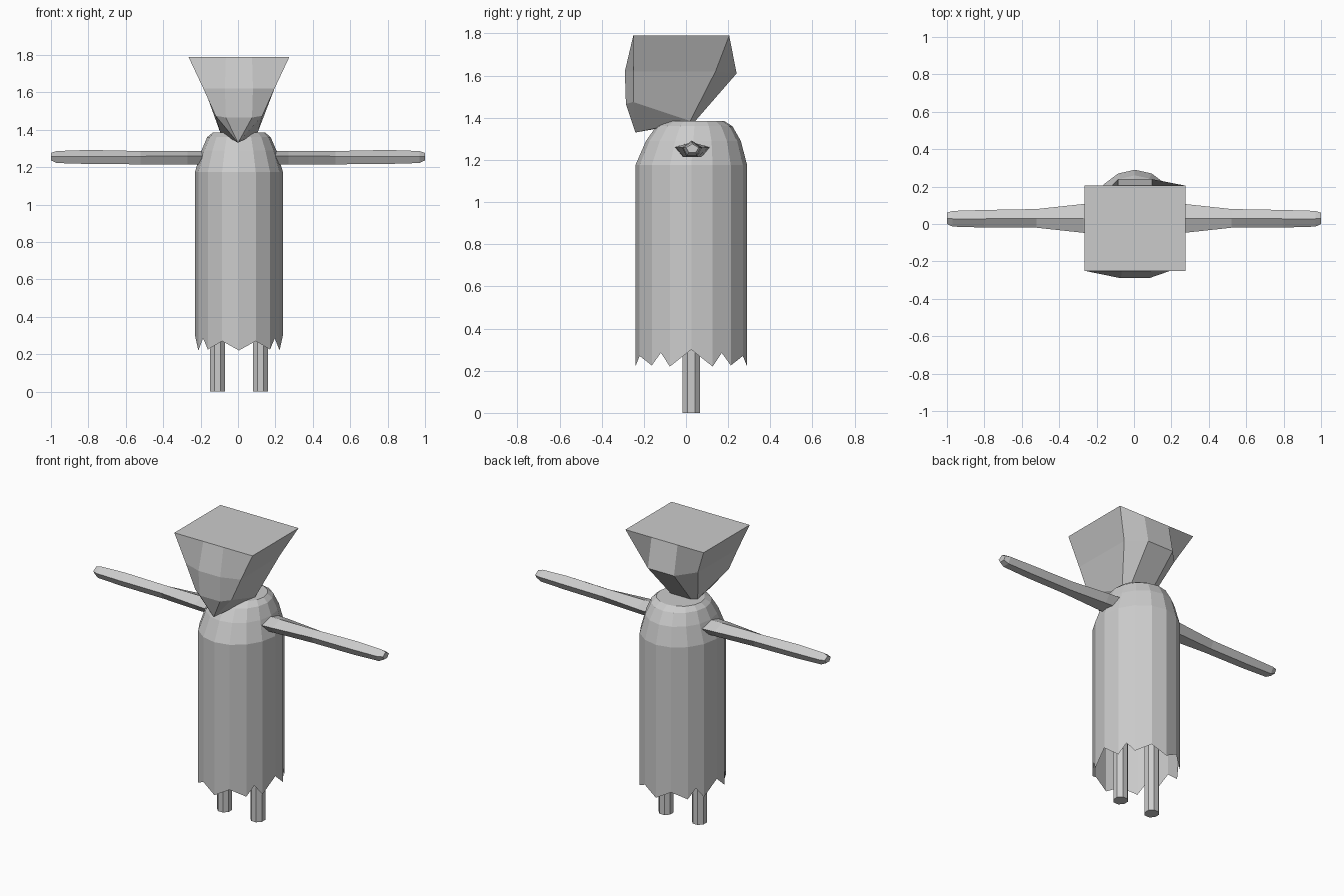
import bpy, bmesh, math

if "Cube" in bpy.data.objects:
    bpy.data.objects.remove(bpy.data.objects["Cube"])

grey = bpy.data.materials.new("plain_grey")
grey.diffuse_color = (0.6, 0.6, 0.6, 1)
grey.use_nodes = True
grey.node_tree.nodes["Principled BSDF"].inputs["Base Color"].default_value = grey.diffuse_color


def finish(name, bm):
    """Turn a bmesh into a flat-shaded grey object."""
    bmesh.ops.recalc_face_normals(bm, faces=bm.faces)
    mesh = bpy.data.meshes.new(name)
    bm.to_mesh(mesh)
    bm.free()
    mesh.materials.append(grey)
    obj = bpy.data.objects.new(name, mesh)
    bpy.context.collection.objects.link(obj)
    return obj


def loft(bm, rings, cap_start=True, cap_end=True):
    """Join equal-sized rings of points; returns the vertex rings."""
    vs = [[bm.verts.new(p) for p in ring] for ring in rings]
    n = len(vs[0])
    for a, b in zip(vs, vs[1:]):
        for i in range(n):
            j = (i + 1) % n
            bm.faces.new((a[i], a[j], b[j], b[i]))
    if cap_start:
        bm.faces.new(vs[0])
    if cap_end:
        bm.faces.new(vs[-1])
    return vs


def oval(z, rx, ry, cy, n=16, cx=0.005, turn=0.0):
    return [(cx + rx * math.sin(2 * math.pi * (i + turn) / n),
             cy - ry * math.cos(2 * math.pi * (i + turn) / n), z) for i in range(n)]


# Robe: domed shoulders over a straight tube with a ragged open hem
bm = bmesh.new()
rings = loft(bm, [oval(1.175, 0.235, 0.265, 0.025), oval(1.29, 0.20, 0.225, 0.035),
                  oval(1.36, 0.17, 0.18, 0.04), oval(1.385, 0.14, 0.135, 0.045)],
             cap_start=False)
top = rings[0]
hem_heights = [0.22, 0.27, 0.225, 0.22, 0.30]
fold = [min(i % 8, 8 - i % 8) for i in range(16)]
hem = [bm.verts.new((v.co.x, v.co.y, hem_heights[fold[i]])) for i, v in enumerate(top)]
for i in range(16):
    j = (i + 1) % 16
    face = [top[i], top[j], hem[j]]
    if {fold[i], fold[j]} == {2, 3}:          # extra notch between two low points
        mid = (hem[i].co + hem[j].co) / 2
        face.append(bm.verts.new((mid.x, mid.y, 0.285)))
    bm.faces.new(face + [hem[i]])
finish("robe", bm)

# Legs
for side, x in (("left", -0.11), ("right", 0.12)):
    bm = bmesh.new()
    loft(bm, [oval(z, 0.043, 0.045, 0.025, 8, x, 0.5) for z in (0, 0.45)])
    finish(side + "_leg", bm)

# Arms: tapering pentagonal tubes (x, half width, centre y, bottom, middle, top)
stations = [(0.16, 0.085, 0.03, 1.215, 1.26, 1.285), (0.27, 0.077, 0.03, 1.215, 1.26, 1.285),
            (0.52, 0.05, 0.03, 1.215, 1.258, 1.286), (0.80, 0.047, 0.028, 1.217, 1.258, 1.292),
            (0.97, 0.042, 0.028, 1.222, 1.258, 1.286), (1.0, 0.03, 0.03, 1.236, 1.258, 1.276)]
for side, s in (("left", -1), ("right", 1)):
    bm = bmesh.new()
    loft(bm, [[(s * x, cy, t), (s * x, cy + w, m), (s * x, cy + w * 0.55, b),
               (s * x, cy - w * 0.55, b), (s * x, cy - w, m)]
              for x, w, cy, b, m, t in stations])
    finish(side + "_arm", bm)


# Head: flat square crown narrowing to a pointed chin
def head_ring(half):
    """Mirror a half outline, front to back, into a closed ring."""
    return ([(x + 0.005, y, z) for x, y, z in half]
            + [(-x + 0.005, y, z) for x, y, z in reversed(half)])


bm = bmesh.new()
rings = loft(bm, [
    head_ring([(0.07, -0.25, 1.79), (0.27, -0.25, 1.79), (0.27, 0.205, 1.79), (0.09, 0.205, 1.79)]),
    head_ring([(0.075, -0.29, 1.62), (0.19, -0.25, 1.62), (0.185, 0.14, 1.62), (0.09, 0.24, 1.61)]),
    head_ring([(0.07, -0.285, 1.465), (0.125, -0.25, 1.475), (0.10, 0.02, 1.385), (0.07, 0.04, 1.38)]),
], cap_end=False)
chin = bm.verts.new((0.0, -0.24, 1.33))
low = rings[-1]
for i in range(len(low)):
    bm.faces.new((low[i], low[(i + 1) % len(low)], chin))
finish("head", bm)
